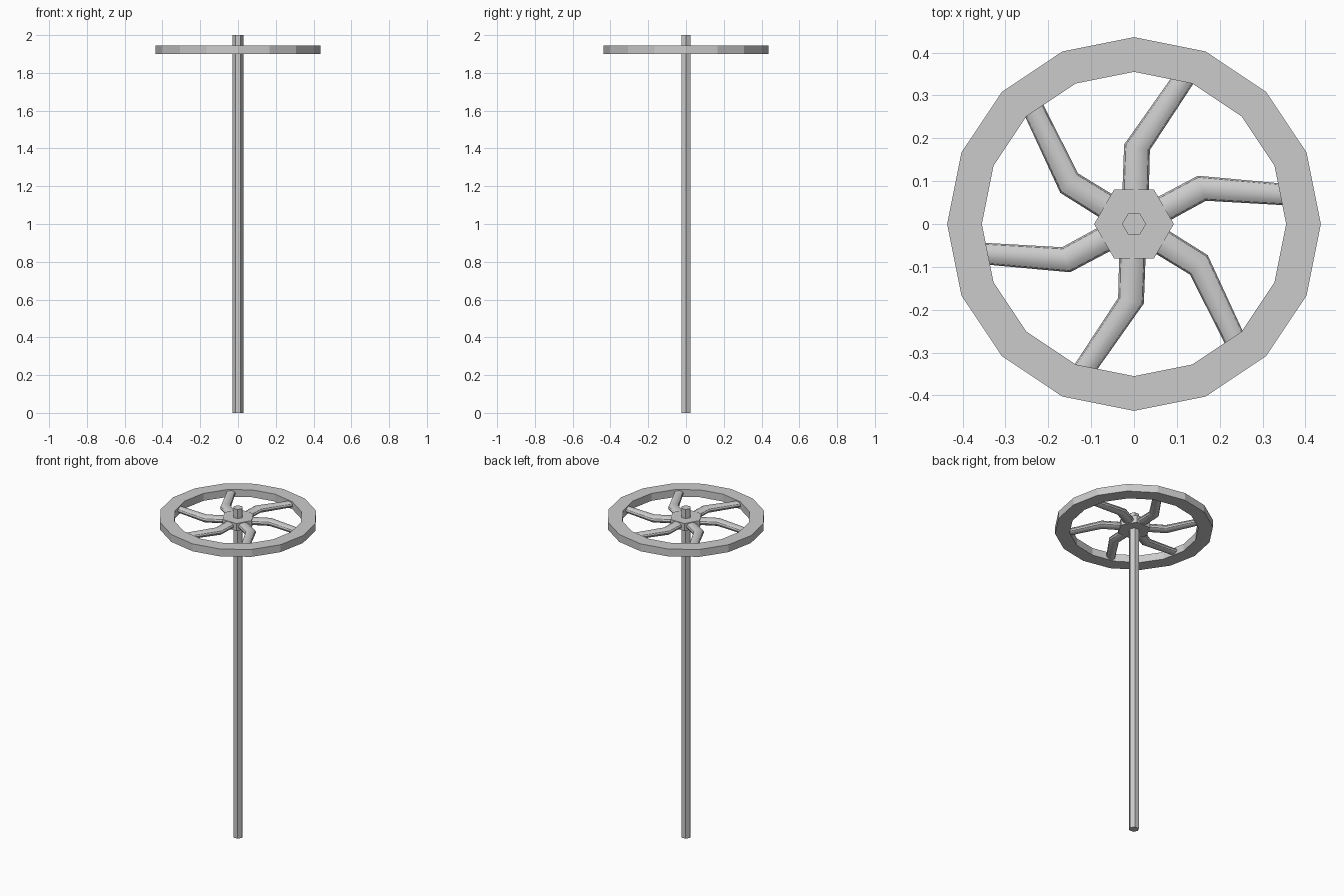
import bpy, bmesh, math
from mathutils import Vector, Matrix

if "Cube" in bpy.data.objects:
    bpy.data.objects.remove(bpy.data.objects["Cube"])

Z0, Z1 = 1.90, 1.945
ZM = (Z0 + Z1) / 2


def make(name, rings, closed=False):
    """Skin a list of equal-length vertex rings."""
    bm = bmesh.new()
    rows = [[bm.verts.new(p) for p in r] for r in rings]
    n = len(rows[0])
    pairs = list(zip(rows, rows[1:]))
    if closed:
        pairs.append((rows[-1], rows[0]))
    for a, b in pairs:
        for i in range(n):
            j = (i + 1) % n
            bm.faces.new((a[i], a[j], b[j], b[i]))
    if not closed:
        bm.faces.new(rows[0][::-1])
        bm.faces.new(rows[-1])
    bmesh.ops.recalc_face_normals(bm, faces=bm.faces)
    me = bpy.data.meshes.new(name)
    bm.to_mesh(me)
    bm.free()
    ob = bpy.data.objects.new(name, me)
    bpy.context.collection.objects.link(ob)
    return ob


def polygon(r, z, n):
    return [Vector((r * math.cos(math.tau * i / n), r * math.sin(math.tau * i / n), z))
            for i in range(n)]


# Shaft and hub: hexagonal prisms
make("shaft", [polygon(0.028, 0, 6), polygon(0.028, 2, 6)])
make("hub", [polygon(0.093, Z0, 6), polygon(0.093, Z1, 6)])

# Rim: 16-sided rectangular ring
make("rim", [polygon(0.436, Z0, 16), polygon(0.436, Z1, 16),
             polygon(0.355, Z1, 16), polygon(0.355, Z0, 16)], closed=True)

# Spokes: bent oval tubes; centre, half-width vector in plan, half-height
stations = [((0.003, 0.05), (0.031, -0.001), 0.020),
            ((0.007, 0.179), (0.030, -0.0065), 0.020),
            ((0.123, 0.349), (0.0205, -0.014), 0.017)]
for k in range(6):
    rot = Matrix.Rotation(math.tau * k / 6, 3, 'Z')
    rings = []
    for (cx, cy), (wx, wy), h in stations:
        ring = []
        for i in range(12):
            a = math.tau * i / 12
            ring.append(rot @ Vector((cx + wx * math.cos(a), cy + wy * math.cos(a),
                                      ZM + h * math.sin(a))))
        rings.append(ring)
    ob = make(f"spoke_{k + 1}", rings)
    bpy.ops.object.select_all(action='DESELECT')
    ob.select_set(True)
    bpy.context.view_layer.objects.active = ob
    bpy.ops.object.shade_smooth_by_angle(angle=math.radians(32))
